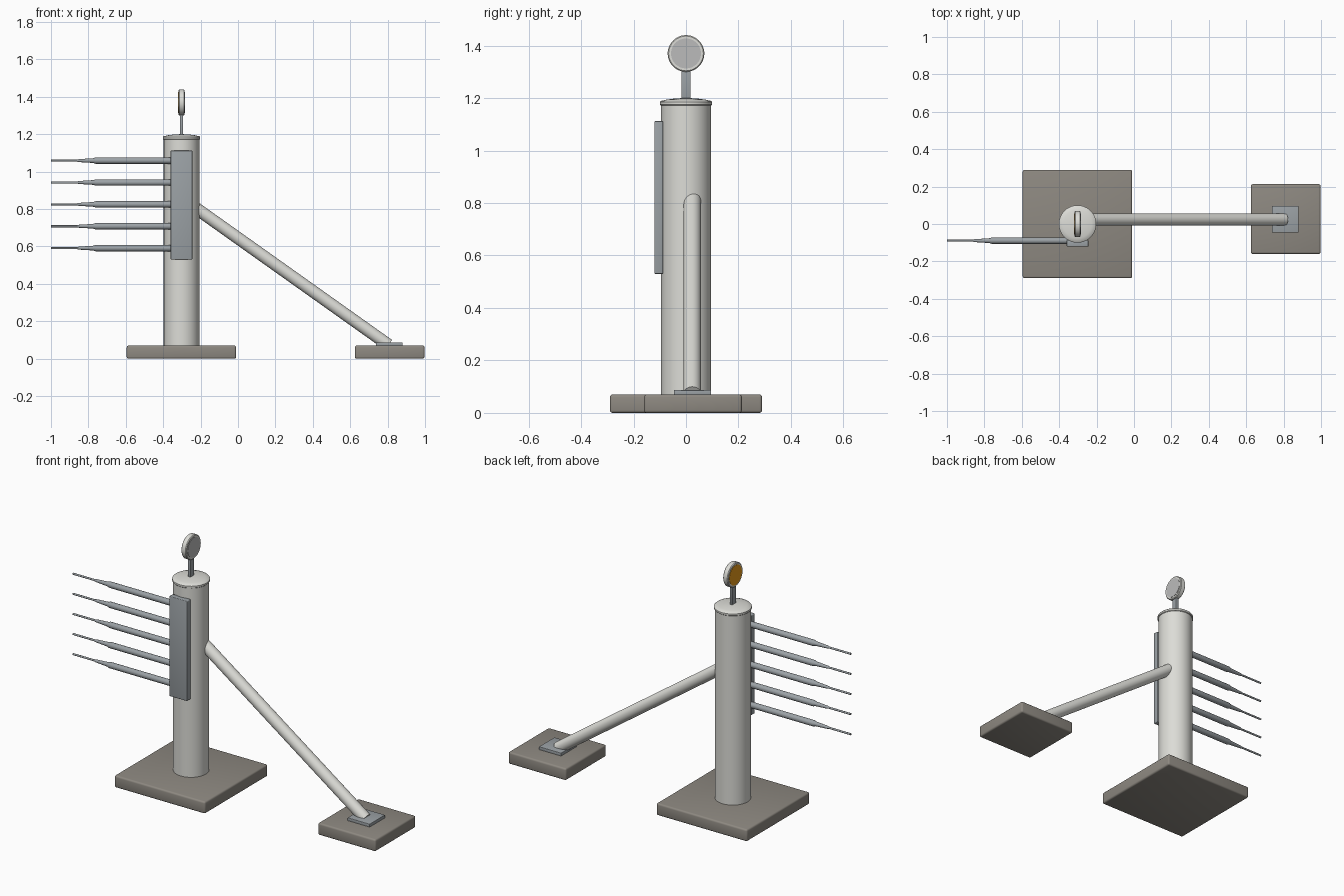
import bpy, bmesh, math
from mathutils import Vector

if "Cube" in bpy.data.objects:
    bpy.data.objects.remove(bpy.data.objects["Cube"])


def material(name, rgb):
    m = bpy.data.materials.new(name)
    m.diffuse_color = (*rgb, 1)
    m.use_nodes = True
    m.node_tree.nodes["Principled BSDF"].inputs["Base Color"].default_value = m.diffuse_color
    return m


LIGHT = material("painted_steel", (0.72, 0.72, 0.68))
STEEL = material("galvanised_steel", (0.33, 0.36, 0.38))
STONE = material("concrete", (0.27, 0.25, 0.22))
GREY = material("grey_lens", (0.5, 0.5, 0.5))
AMBER = material("amber_reflector", (0.8, 0.33, 0.01))


def finish(bm, name, mat):
    bmesh.ops.recalc_face_normals(bm, faces=bm.faces)
    me = bpy.data.meshes.new(name)
    bm.to_mesh(me)
    bm.free()
    ob = bpy.data.objects.new(name, me)
    bpy.context.collection.objects.link(ob)
    me.materials.append(mat)
    bpy.ops.object.select_all(action='DESELECT')
    ob.select_set(True)
    bpy.context.view_layer.objects.active = ob
    bpy.ops.object.shade_smooth_by_angle(angle=math.radians(35))
    return ob


def box(name, lo, hi, mat, bevel=0.0):
    bm = bmesh.new()
    bmesh.ops.create_cube(bm, size=1)
    lo, hi = Vector(lo), Vector(hi)
    for v in bm.verts:
        v.co = (lo + hi) / 2 + v.co * (hi - lo)
    if bevel:
        bmesh.ops.bevel(bm, geom=bm.edges[:], offset=bevel, segments=3,
                        profile=0.5, affect='EDGES')
    return finish(bm, name, mat)


def turned(name, origin, axis, profile, mat, sides=48):
    """Revolve (distance, radius) pairs about an axis, with closed ends."""
    bm = bmesh.new()
    rot = Vector(axis).to_track_quat('Z', 'Y')
    rings = []
    for d, r in profile:
        ring = []
        for i in range(sides):
            a = 2 * math.pi * i / sides
            p = Vector((r * math.cos(a), r * math.sin(a), d))
            ring.append(bm.verts.new(Vector(origin) + rot @ p))
        rings.append(ring)
    for a, b in zip(rings, rings[1:]):
        for i in range(sides):
            j = (i + 1) % sides
            bm.faces.new((a[i], a[j], b[j], b[i]))
    bm.faces.new(rings[0])
    bm.faces.new(rings[-1])
    return finish(bm, name, mat)


PX = -0.302  # post centre

# Concrete footings
box("post_footing", (-0.595, -0.29, 0), (-0.01, 0.29, 0.07), STONE, 0.01)
box("brace_footing", (0.625, -0.16, 0), (0.997, 0.213, 0.07), STONE, 0.01)

# Post and domed cap
turned("post", (PX, 0, 0), (0, 0, 1), [(0.001, 0.095), (1.178, 0.095)], LIGHT)
turned("post_cap", (PX, 0, 0), (0, 0, 1),
       [(1.172, 0.097), (1.175, 0.1), (1.185, 0.1), (1.189, 0.096),
        (1.194, 0.075), (1.198, 0.045), (1.2, 0.012)], LIGHT)

# Diagonal brace and its foot plate
start, end = Vector((-0.25, 0.024, 0.822)), Vector((0.805, 0.024, 0.073))
turned("brace", start, end - start, [(0, 0.033), ((end - start).length, 0.033)], LIGHT, 32)
box("brace_foot_plate", (0.738, -0.046, 0.068), (0.88, 0.096, 0.087), STEEL, 0.002)

# Wire bracket on the front of the post
box("wire_bracket", (-0.36, -0.121, 0.53), (-0.244, -0.087, 1.112), STEEL, 0.004)

# Tensioner tubes tapering to wires
for k in range(5):
    turned(f"wire_tensioner_{k + 1}", (-0.35, -0.089, 0.591 + 0.117 * k), (-1, 0, 0),
           [(0, 0.017), (0.412, 0.017), (0.417, 0.015), (0.425, 0.0125), (0.5, 0.008),
            (0.51, 0.0055), (0.65, 0.0055)], STEEL, 24)

# Reflector on its stem
box("reflector_stem", (PX - 0.008, -0.017, 1.19), (PX + 0.008, 0.017, 1.315), STEEL, 0.001)
turned("reflector_housing", (PX, 0, 1.37), (1, 0, 0),
       [(-0.016, 0.066), (-0.012, 0.07), (0.012, 0.07), (0.016, 0.066)], LIGHT)
for side, name, mat in ((1, "right_lens", GREY), (-1, "left_lens", AMBER)):
    turned(name, (PX, 0, 1.37), (side, 0, 0), [(0.01, 0.057), (0.018, 0.057)], mat)
